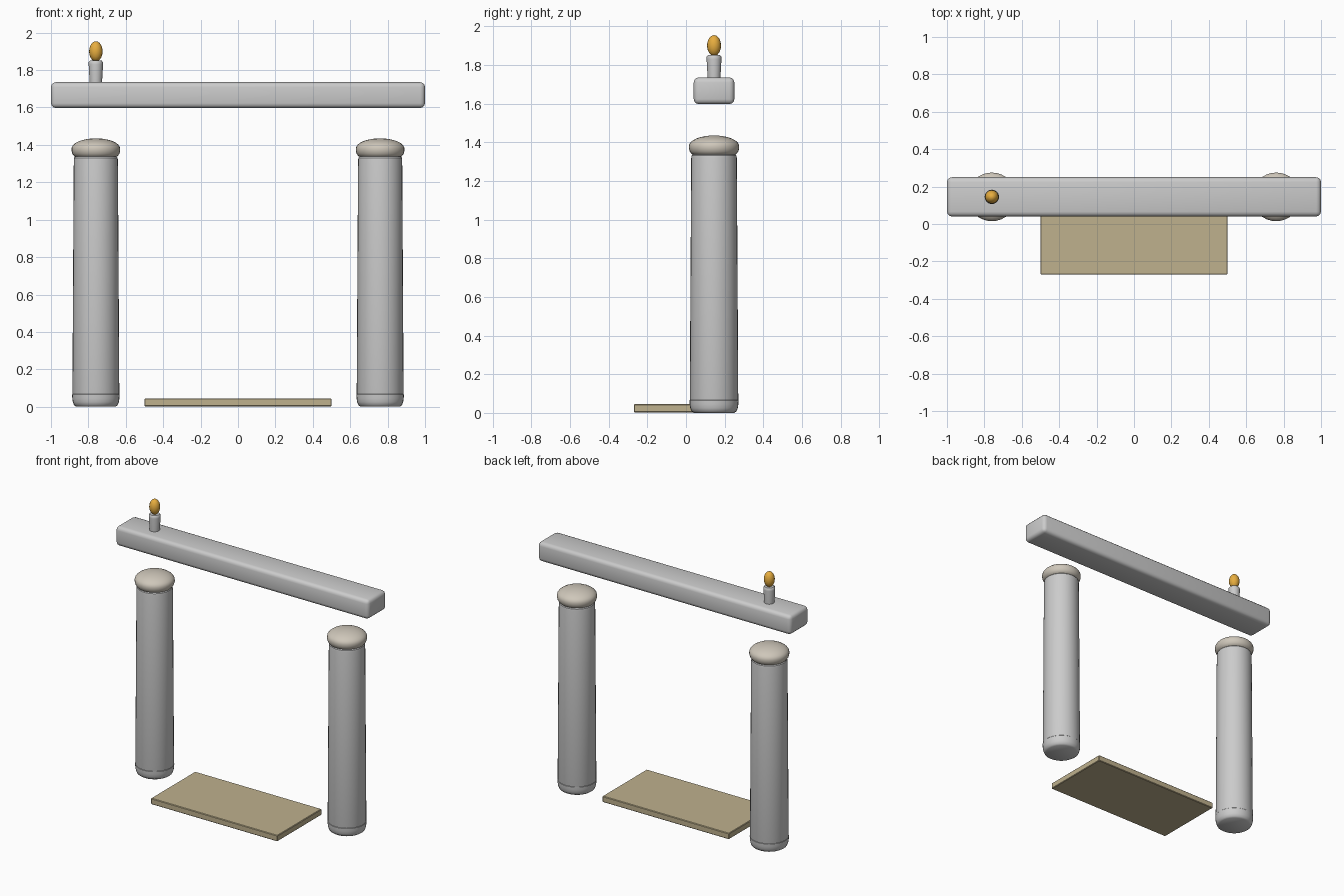
import bpy, bmesh
from math import cos, sin, pi, radians

if "Cube" in bpy.data.objects:
    bpy.data.objects.remove(bpy.data.objects["Cube"])

CY = 0.145   # depth of the gate line
CX = 0.76    # column offset


def material(name, rgb):
    m = bpy.data.materials.new(name)
    m.diffuse_color = (*rgb, 1)
    m.use_nodes = True
    m.node_tree.nodes["Principled BSDF"].inputs["Base Color"].default_value = m.diffuse_color
    return m


def finish(name, bm, mat=None, angle=35):
    bmesh.ops.recalc_face_normals(bm, faces=bm.faces)
    me = bpy.data.meshes.new(name)
    bm.to_mesh(me)
    bm.free()
    ob = bpy.data.objects.new(name, me)
    bpy.context.collection.objects.link(ob)
    if mat:
        me.materials.append(mat)
    bpy.ops.object.select_all(action='DESELECT')
    bpy.context.view_layer.objects.active = ob
    ob.select_set(True)
    bpy.ops.object.shade_smooth_by_angle(angle=radians(angle))
    return ob


def lathe(name, profile, x, y, sides=32, mat=None, angle=35):
    """Revolve (radius, z) points; ends are capped, zero radius makes a pole."""
    bm = bmesh.new()
    rings = []
    for r, z in profile:
        n = 1 if r == 0 else sides
        rings.append([bm.verts.new((x + r * cos(2 * pi * i / sides),
                                    y + r * sin(2 * pi * i / sides), z)) for i in range(n)])
    for a, b in zip(rings, rings[1:]):
        for i in range(sides):
            j = (i + 1) % sides
            if len(a) == 1:
                bm.faces.new((a[0], b[j], b[i]))
            elif len(b) == 1:
                bm.faces.new((a[i], a[j], b[0]))
            else:
                bm.faces.new((a[i], a[j], b[j], b[i]))
    for ring in (rings[0], rings[-1]):
        if len(ring) > 1:
            bm.faces.new(ring)
    return finish(name, bm, mat, angle)


def box(name, lo, hi, bevel, segments, mat=None):
    bm = bmesh.new()
    bmesh.ops.create_cube(bm, size=1)
    for v in bm.verts:
        v.co = [(l + h) / 2 + c * (h - l) for l, h, c in zip(lo, hi, v.co)]
    bmesh.ops.bevel(bm, geom=bm.edges[:], offset=bevel, segments=segments,
                    profile=0.5, affect='EDGES')
    return finish(name, bm, mat)


stone = material("warm_stone", (0.62, 0.57, 0.49))
tan = material("tan_step", (0.52, 0.44, 0.27))
gold = material("gold_flame", (0.80, 0.42, 0.05))

# Columns: rounded foot, tapered shaft, domed cap
foot = [(0.104, 0), (0.116, 0.008), (0.123, 0.025), (0.126, 0.045),
        (0.127, 0.065), (0.122, 0.072)]
shaft = [(0.118, 0.03), (0.1255, 0.06), (0.118, 1.318), (0.116, 1.331), (0.108, 1.339)]
dome = [(0.13 * cos(t * pi / 16), 1.38 + 0.055 * sin(t * pi / 16)) for t in range(8)]
cap = [(0.100, 1.332), (0.116, 1.339), (0.126, 1.353), (0.130, 1.368)] + dome + [(0, 1.435)]
for side, x in (("left", -CX), ("right", CX)):
    lathe(side + "_column_foot", foot, x, CY)
    lathe(side + "_column_shaft", shaft, x, CY)
    lathe(side + "_column_cap", cap, x, CY, mat=stone)

# Lintel floating above the columns
box("lintel_beam", (-1, 0.04, 1.597), (1, 0.25, 1.735), 0.026, 3)

# Step slab at the ground
box("step_slab", (-0.5, -0.27, 0.002), (0.5, 0.23, 0.045), 0.004, 1, tan)

# Candle and flame on the left end of the lintel
lathe("candle", [(0.033, 1.72), (0.034, 1.75), (0.0385, 1.83), (0.038, 1.842),
                 (0.032, 1.85)], -CX, CY, 24)
flame = [(0, 1.846)] + [(0.036 * sin(t * pi / 12), 1.90 - 0.054 * cos(t * pi / 12))
                        for t in range(1, 12)] + [(0, 1.954)]
lathe("flame", flame, -CX, CY, 16, gold, 60)
